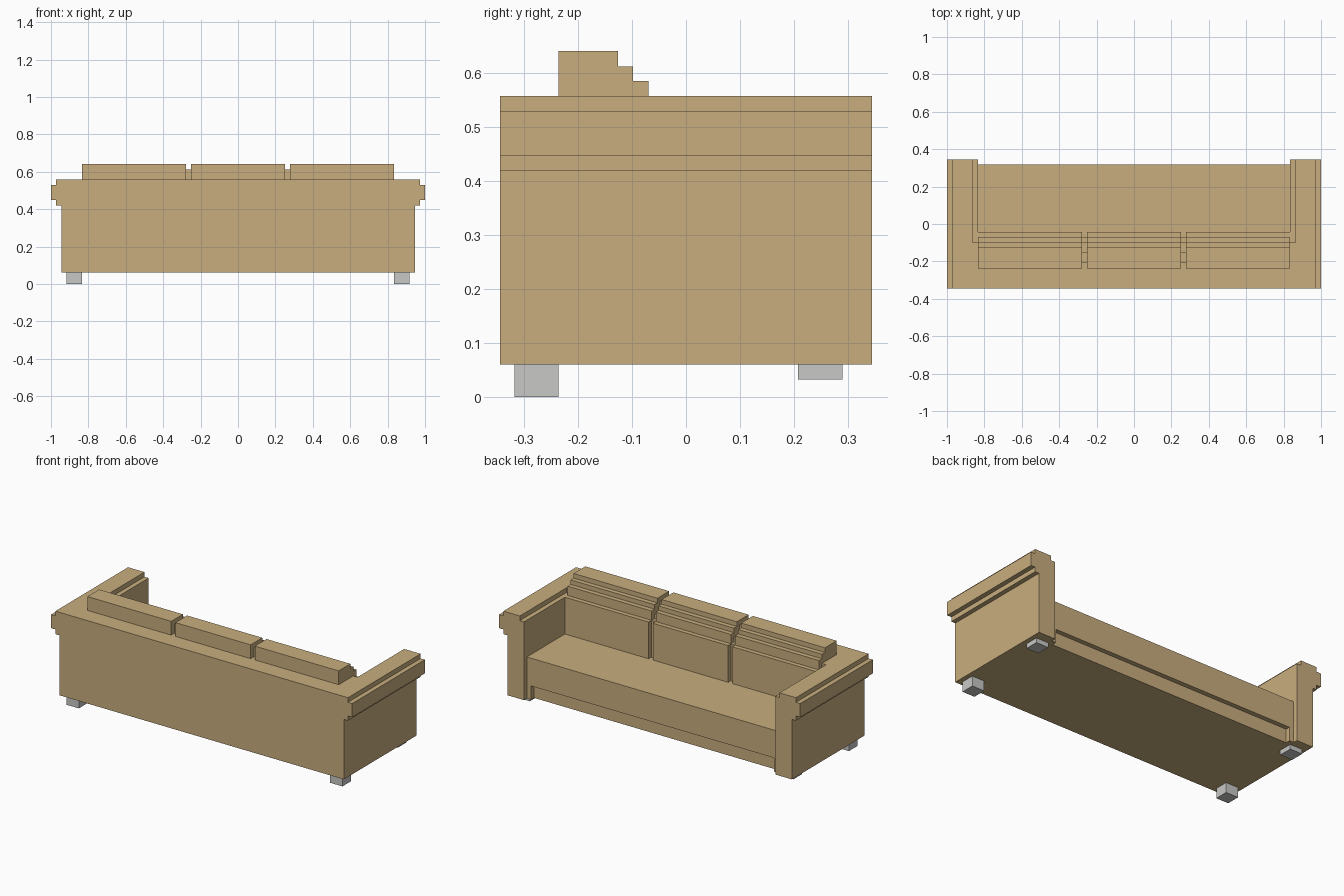
import bpy

if "Cube" in bpy.data.objects:
    bpy.data.objects.remove(bpy.data.objects["Cube"])


def material(name, color):
    m = bpy.data.materials.new(name)
    m.diffuse_color = (*color, 1)
    m.use_nodes = True
    m.node_tree.nodes["Principled BSDF"].inputs["Base Color"].default_value = m.diffuse_color
    return m


tan = material("tan upholstery", (0.58, 0.42, 0.21))
gray = material("light gray feet", (0.58, 0.58, 0.57))


def extrude(name, points, lo, hi, axis, mat):
    """Extrude a (x, z) profile along y, or a (y, z) profile along x."""
    def place(p, t):
        return (p[0], t, p[1]) if axis == 'y' else (t, p[0], p[1])
    n = len(points)
    verts = [place(p, lo) for p in points] + [place(p, hi) for p in points]
    faces = [list(range(n))[::-1], list(range(n, 2 * n))]
    faces += [[i, (i + 1) % n, n + (i + 1) % n, n + i] for i in range(n)]
    if axis == 'y':
        faces = [f[::-1] for f in faces]
    me = bpy.data.meshes.new(name)
    me.from_pydata(verts, [], faces)
    me.materials.append(mat)
    ob = bpy.data.objects.new(name, me)
    bpy.context.collection.objects.link(ob)
    return ob


def box(name, x0, x1, y0, y1, z0, z1, mat):
    return extrude(name, [(y0, z0), (y1, z0), (y1, z1), (y0, z1)], x0, x1, 'x', mat)


def mirrored(ob):
    ob.modifiers.new("mirror", 'MIRROR').use_mirror_merge = False
    return ob


# Arms with stepped rolled tops
arm = [(0.835, 0.06), (0.945, 0.06), (0.945, 0.42), (0.972, 0.42), (0.972, 0.448),
       (1.0, 0.448), (1.0, 0.53), (0.972, 0.53), (0.972, 0.558), (0.863, 0.558),
       (0.863, 0.53), (0.835, 0.53)]
mirrored(extrude("arms", arm, -0.345, 0.345, 'y', tan))

# Backrest with a stepped inner edge
back = [(-0.345, 0.06), (-0.07, 0.06), (-0.07, 0.53), (-0.098, 0.53),
        (-0.098, 0.558), (-0.345, 0.558)]
extrude("backrest", back, -0.863, 0.863, 'x', tan)

# Seat overhanging a recessed plinth
seat = [(-0.07, 0.06), (0.29, 0.06), (0.29, 0.142), (0.318, 0.142),
        (0.318, 0.309), (-0.07, 0.309)]
extrude("seat", seat, -0.835, 0.835, 'x', tan)
mirrored(box("plinth_end_strips", 0.807, 0.835, 0.29, 0.318, 0.06, 0.142, tan))

# Three back cushions with stepped tops
cushion = [(-0.237, 0.5), (-0.1, 0.5), (-0.1, 0.309), (-0.043, 0.309), (-0.043, 0.53),
           (-0.07, 0.53), (-0.07, 0.586), (-0.098, 0.586), (-0.098, 0.613),
           (-0.126, 0.613), (-0.126, 0.641), (-0.237, 0.641)]
extrude("middle_cushion", cushion, -0.25, 0.25, 'x', tan)
mirrored(extrude("side_cushions", cushion, 0.278, 0.835, 'x', tan))

# Small links between the cushions
mirrored(box("cushion_links", 0.25, 0.278, -0.205, -0.152, 0.5, 0.613, tan))

# Feet: tall at the back, short at the seat side
mirrored(box("back_feet", 0.835, 0.917, -0.318, -0.237, 0.0, 0.06, gray))
mirrored(box("seat_side_feet", 0.835, 0.917, 0.208, 0.29, 0.032, 0.06, gray))
